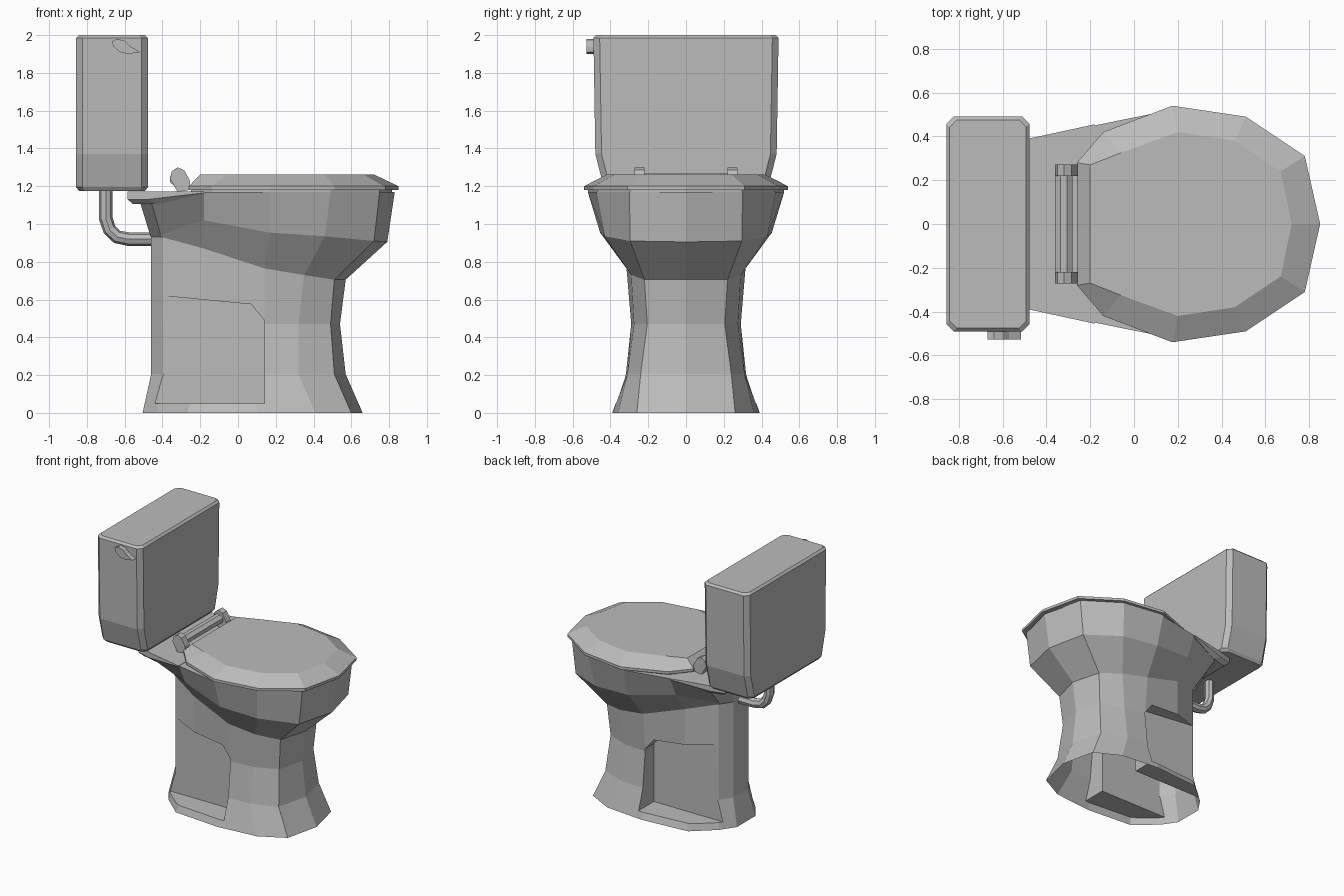
import bpy
import bmesh

default = bpy.data.objects.get("Cube")
if default:
    bpy.data.objects.remove(default, do_unlink=True)

# One glazed grey for everything
TONE = (0.5, 0.5, 0.5, 1)
ceramic = bpy.data.materials.new("grey_ceramic")
ceramic.use_nodes = True
ceramic.diffuse_color = TONE
for node in ceramic.node_tree.nodes:
    if node.type == 'BSDF_PRINCIPLED':
        node.inputs["Base Color"].default_value = TONE


def link(name, data):
    obj = bpy.data.objects.new(name, data)
    bpy.context.scene.collection.objects.link(obj)
    data.materials.append(ceramic)
    return obj


def finish(name, bm):
    bmesh.ops.recalc_face_normals(bm, faces=bm.faces[:])
    mesh = bpy.data.meshes.new(name)
    bm.to_mesh(mesh)
    bm.free()
    return link(name, mesh)


def level(z, outline):
    """Lift a flat half outline to height z."""
    return [(x, y, z) for x, y in outline]


def loft(name, rows):
    """Skin half outlines (front to rear, y >= 0), mirrored across y, with strip caps."""
    bm = bmesh.new()
    rings = []
    for row in rows:
        left = [bm.verts.new(p) for p in row]
        right = [v if v.co.y == 0 else bm.verts.new((v.co.x, -v.co.y, v.co.z))
                 for v in left]
        rings.append((left, right))

    def face(*verts):
        unique = list(dict.fromkeys(verts))
        if len(unique) > 2:
            bm.faces.new(unique)

    # walls
    for (l0, r0), (l1, r1) in zip(rings, rings[1:]):
        for a, b in ((l0, l1), (r0, r1)):
            for i in range(len(a) - 1):
                face(a[i], a[i + 1], b[i + 1], b[i])
        for end in (0, -1):
            face(l0[end], r0[end], r1[end], l1[end])
    # caps
    for l, r in (rings[0], rings[-1]):
        for i in range(len(l) - 1):
            face(l[i], l[i + 1], r[i + 1], r[i])
    return finish(name, bm)


def prism(name, profile, y0, y1):
    """Extrude an x-z profile along y."""
    bm = bmesh.new()
    ends = [[bm.verts.new((x, y, z)) for x, z in profile] for y in (y0, y1)]
    for end in ends:
        bm.faces.new(end)
    count = len(profile)
    for i in range(count):
        j = (i + 1) % count
        bm.faces.new((ends[0][i], ends[0][j], ends[1][j], ends[1][i]))
    return finish(name, bm)


# Bowl and pedestal, from the floor up
foot = [(.66, 0), (.6, .26), (.41, .36), (.1, .39), (-.27, .36), (-.43, .22), (-.505, .11)]
ankle = [(.57, 0), (.51, .24), (.32, .31), (.1, .32), (-.2, .29), (-.4, .18), (-.46, .09)]
waist = [(.54, 0), (.49, .205), (.32, .275), (.14, .29), (-.18, .27), (-.4, .18), (-.46, .09)]
neck = [(.57, 0, .705), (.51, .22, .705), (.35, .29, .73), (.14, .315, .765),
        (-.18, .27, .87), (-.4, .18, .93), (-.46, .09, .93)]
bulge = [(.79, 0, .905), (.72, .295, .91), (.46, .43, .935), (.165, .455, .955),
         (-.18, .38, 1.02), (-.41, .185, .945), (-.465, .095, .94)]
rim = [(.83, 0, 1.17), (.75, .3, 1.17), (.49, .475, 1.17), (.165, .52, 1.17),
       (-.18, .45, 1.17), (-.46, .37, 1.12), (-.52, .2, 1.12)]
body = loft("bowl_and_pedestal", [level(0, foot), level(.205, ankle), level(.47, waist),
                                  neck, bulge, rim])

# Recess on both sides of the pedestal
recess = [(-.7, .05), (.14, .05), (.14, .49), (.07, .575), (-.4, .62), (-.7, .645)]
bpy.context.view_layer.objects.active = body
for side, label in ((1, "left"), (-1, "right")):
    cutter = prism(label + "_recess_cutter", recess, side * .185, side * .7)
    cutter.hide_render = True
    cut = body.modifiers.new(label + "_recess", 'BOOLEAN')
    cut.operation = 'DIFFERENCE'
    cut.solver = 'EXACT'
    cut.object = cutter
    bpy.ops.object.modifier_apply(modifier=cut.name)
    bpy.data.objects.remove(cutter, do_unlink=True)

# Open underside
bm = bmesh.new()
bm.from_mesh(body.data)
floor = [f for f in bm.faces if all(v.co.z < .001 for v in f.verts)]
bmesh.ops.delete(bm, geom=floor, context='FACES_ONLY')
bm.to_mesh(body.data)
bm.free()

# Rear deck behind the seat
deck = [(-.18, .455), (-.48, .39), (-.585, .36)]
loft("rear_deck", [
    [(-.18, .45, 1.16), (-.43, .37, 1.105), (-.555, .34, 1.105)],
    [(-.18, .455, 1.165), (-.48, .39, 1.13), (-.585, .36, 1.13)],
    level(1.172, deck)])

# Lid with a sloping border
lid_edge = [(.85, 0), (.78, .31), (.51, .49), (.175, .54), (-.14, .42), (-.26, .28)]
lid_top = [(.72, 0), (.67, .24), (.46, .38), (.2, .42), (-.06, .325), (-.2, .27)]
loft("lid", [level(1.18, lid_edge), level(1.2, lid_edge), level(1.262, lid_top)])
lid_pad = [(x * .96, y * .96) for x, y in lid_edge]
loft("seat_gap", [level(1.165, lid_pad), level(1.185, lid_pad)])

# Hinge: a bar between two knobs
knob = [(-.36, 1.24), (-.35, 1.28), (-.32, 1.3), (-.285, 1.285), (-.255, 1.23),
        (-.255, 1.18), (-.32, 1.17)]
for side, label in ((1, "left"), (-1, "right")):
    prism(label + "_hinge_knob", knob, side * .22, side * .272)
bar = [(-.36, 1.22), (-.36, 1.25), (-.335, 1.27), (-.305, 1.27), (-.28, 1.25),
       (-.28, 1.22), (-.305, 1.2), (-.335, 1.2)]
prism("hinge_bar", bar, -.225, .225)


# Cistern: bevelled box narrowing at the bottom
def tank_row(z, hx, hy, c=.033):
    mid = -.667
    return level(z, [(mid + hx, hy - c), (mid + hx - c, hy),
                     (mid - hx + c, hy), (mid - hx, hy - c)])


loft("tank", [tank_row(1.175, .175, .42), tank_row(1.195, .19, .435),
              tank_row(1.37, .19, .48), tank_row(1.985, .19, .49),
              tank_row(2, .175, .475)])

# Flush lever
lever = [(-.517, 1.91), (-.58, 1.9), (-.625, 1.91), (-.66, 1.94), (-.668, 1.965),
         (-.64, 1.98), (-.6, 1.97), (-.57, 1.94)]
prism("flush_lever", lever, -.528, -.48)

# Water pipe from the tank to the back of the bowl
path = [(-.7, 1.2), (-.7, 1.03), (-.68, .97), (-.64, .932), (-.58, .92), (-.43, .92)]
pipe = bpy.data.curves.new("water_pipe", 'CURVE')
pipe.dimensions = '3D'
pipe.bevel_depth = .036
pipe.bevel_resolution = 2
spline = pipe.splines.new('POLY')
spline.points.add(len(path) - 1)
spline.use_smooth = False
for point, (x, z) in zip(spline.points, path):
    point.co = (x, 0, z, 1)
link("water_pipe", pipe)
